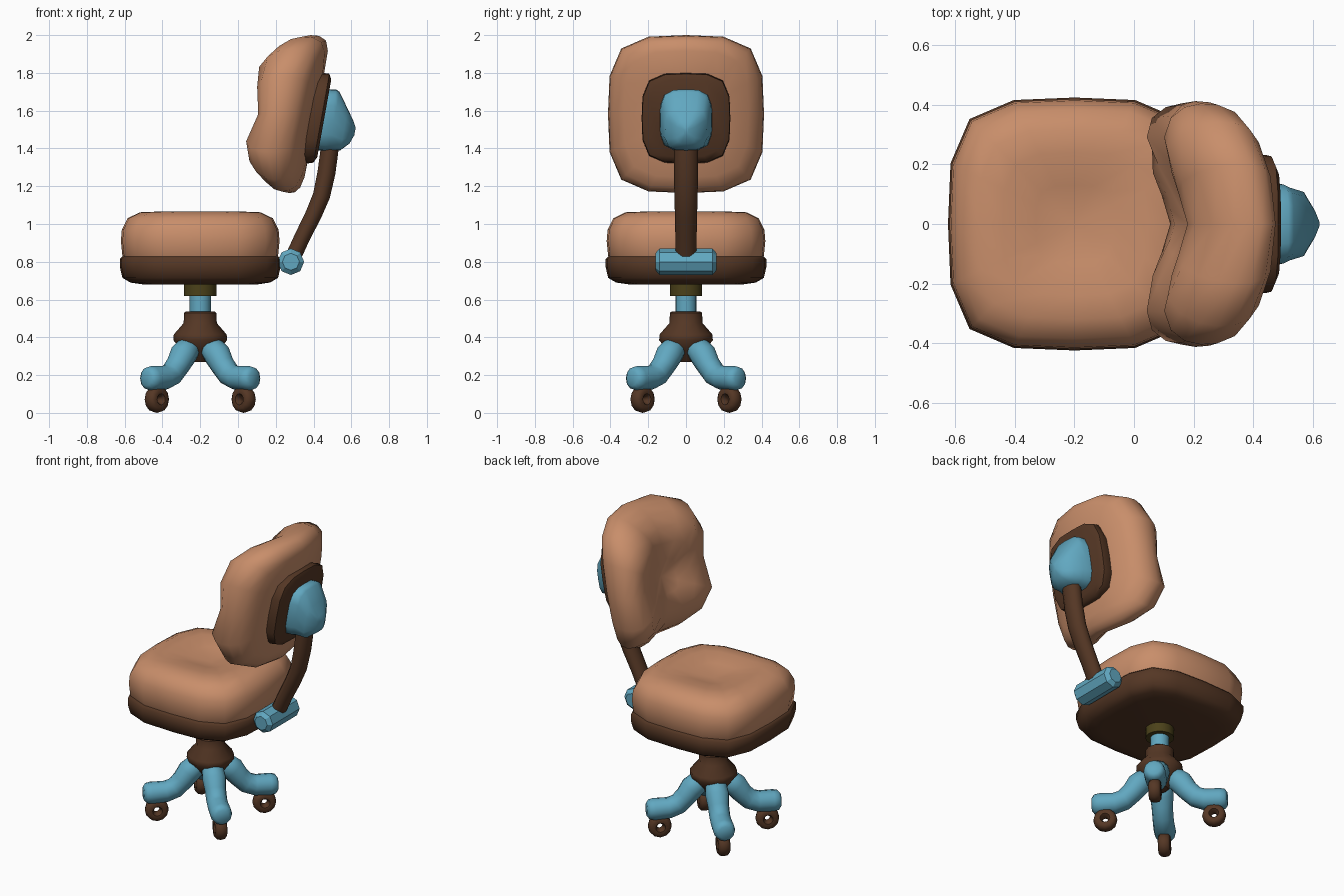
import bpy, bmesh, math
from mathutils import Vector

if "Cube" in bpy.data.objects:
    bpy.data.objects.remove(bpy.data.objects["Cube"])


def material(name, rgb):
    m = bpy.data.materials.new(name)
    m.diffuse_color = (*rgb, 1)
    m.use_nodes = True
    m.node_tree.nodes["Principled BSDF"].inputs["Base Color"].default_value = m.diffuse_color
    return m


TAN = material("tan fabric", (0.58, 0.27, 0.145))
BROWN = material("dark brown", (0.09, 0.038, 0.018))
BLUE = material("light blue", (0.12, 0.39, 0.53))
OLIVE = material("olive", (0.07, 0.053, 0.01))

CX = -0.2  # x of the base and seat centre

# 16-point rounded square outline, unit half size
C = [1, 0.98, 0.83, 0.48, 0, -0.48, -0.83, -0.98, -1, -0.98, -0.83, -0.48, 0, 0.48, 0.83, 0.98]
SQUARE = [(C[i], C[i - 4]) for i in range(16)]


def circle(n):
    return [(math.cos(2 * math.pi * i / n), math.sin(2 * math.pi * i / n)) for i in range(n)]


def loft(name, rings, mat, angle=50, closed=False):
    """Skin rings of points; a one-point ring is a pole, open ends are capped."""
    bm = bmesh.new()
    vs = [[bm.verts.new(p) for p in r] for r in rings]
    pairs = list(zip(vs, vs[1:]))
    if closed:
        pairs.append((vs[-1], vs[0]))
    for a, b in pairs:
        n = max(len(a), len(b))
        for i in range(n):
            j = (i + 1) % n
            if len(a) == 1:
                bm.faces.new((a[0], b[i], b[j]))
            elif len(b) == 1:
                bm.faces.new((a[i], a[j], b[0]))
            else:
                bm.faces.new((a[i], a[j], b[j], b[i]))
    if not closed:
        for r in (vs[0], vs[-1]):
            if len(r) > 2:
                bm.faces.new(r)
    bmesh.ops.recalc_face_normals(bm, faces=bm.faces)
    me = bpy.data.meshes.new(name)
    bm.to_mesh(me)
    bm.free()
    me.materials.append(mat)
    ob = bpy.data.objects.new(name, me)
    bpy.context.collection.objects.link(ob)
    bpy.ops.object.select_all(action='DESELECT')
    ob.select_set(True)
    bpy.context.view_layer.objects.active = ob
    bpy.ops.object.shade_smooth_by_angle(angle=math.radians(angle))
    return ob


def stack(name, outline, profile, mat, **kw):
    """Vertical stack of outlines from (radius, z) pairs at the base centre."""
    rings = [[(CX + x * r, y * r, z) for x, y in outline] if r else [(CX, 0, z)]
             for r, z in profile]
    return loft(name, rings, mat, **kw)


def tube(name, path, mat, n=10, wide=1.0, angle=0.0, x0=0.0):
    """Tube through (distance, z, radius) points in a vertical plane turned by angle."""
    u = Vector((math.cos(angle), math.sin(angle), 0))
    side = Vector((-u.y, u.x, 0))
    up = Vector((0, 0, 1))
    rings = []
    for i, (d, z, r) in enumerate(path):
        a, b = path[max(i - 1, 0)], path[min(i + 1, len(path) - 1)]
        t = (u * (b[0] - a[0]) + up * (b[1] - a[1])).normalized()
        nrm = t.cross(side)
        c = Vector((x0, 0, 0)) + u * d + up * z
        rings.append([c + side * (p * r * wide) + nrm * (q * r) for p, q in circle(n)])
    return loft(name, rings, mat)


def interp(pts, z):
    for (z0, a), (z1, b) in zip(pts, pts[1:]):
        if z <= z1:
            return a + (b - a) * (z - z0) / (z1 - z0)
    return pts[-1][1]


# seat: pan and dimpled cushion
stack("seat_pan", SQUARE, [(0.30, 0.68), (0.37, 0.69), (0.412, 0.715), (0.425, 0.77),
                           (0.425, 0.815), (0.41, 0.83)], BROWN)
stack("seat_cushion", SQUARE, [(0.40, 0.81), (0.412, 0.83), (0.42, 0.91), (0.415, 0.97), (0.385, 1.03),
                               (0.32, 1.062), (0.24, 1.065), (0.13, 1.045), (0, 1.015)], TAN)

# column
stack("column_collar", circle(16), [(0.085, 0.62), (0.085, 0.70)], OLIVE)
stack("gas_column", circle(16), [(0.056, 0.50), (0.056, 0.70)], BLUE)
stack("base_hub", circle(12), [(0.05, 0.27), (0.10, 0.33), (0.142, 0.385), (0.14, 0.415), (0.088, 0.475),
                               (0.085, 0.53), (0.075, 0.537)], BROWN)

# four diagonal legs with caster wheels
LEG = [(0.065, 0.36, 0.04), (0.085, 0.345, 0.065), (0.13, 0.305, 0.072), (0.17, 0.25, 0.064),
       (0.215, 0.205, 0.063), (0.27, 0.185, 0.064), (0.36, 0.183, 0.066), (0.39, 0.183, 0.06),
       (0.405, 0.183, 0.04)]
WHEEL = [(0.018, 0.012), (0.03, 0.033), (0.052, 0.036), (0.067, 0.024), (0.072, 0),
         (0.067, -0.024), (0.052, -0.036), (0.03, -0.033), (0.018, -0.012)]
for k in range(4):
    ang = math.pi / 4 + k * math.pi / 2
    tube(f"leg_{k + 1}", LEG, BLUE, n=12, angle=ang, x0=CX)
    u = Vector((math.cos(ang), math.sin(ang), 0))
    side = Vector((-u.y, u.x, 0))
    hub = Vector((CX, 0, 0.072)) + u * 0.325
    loft(f"wheel_{k + 1}", [[hub + u * (p * r) + side * h + Vector((0, 0, q * r)) for p, q in circle(12)]
                            for r, h in WHEEL], BROWN, closed=True)

# clamp behind the seat
loft("arm_clamp", [[(0.28 + p * r, y, 0.80 + q * r) for p, q in circle(8)]
                   for y, r in [(-0.162, 0.045), (-0.14, 0.07), (0.14, 0.07), (0.162, 0.045)]],
     BLUE, angle=30)

# curved arm that carries the backrest
tube("back_arm", [(0.285, 0.81, 0.044), (0.34, 0.93, 0.044), (0.40, 1.05, 0.046), (0.442, 1.15, 0.048),
                  (0.468, 1.27, 0.05), (0.483, 1.38, 0.05), (0.49, 1.47, 0.05)], BROWN, wide=1.28)


def back_rings(specs, tilt=0.18):
    """Tilted outlines from (x, centre z, half width, half height)."""
    return [[(x + tilt * (zc + q * hz - 1.55), p * hy, zc + q * hz) for p, q in SQUARE]
            for x, zc, hy, hz in specs]


# plate and bracket behind the backrest
loft("back_plate", back_rings([(0.36, 1.56, 0.22, 0.225), (0.405, 1.56, 0.235, 0.24),
                               (0.44, 1.56, 0.232, 0.235), (0.455, 1.56, 0.20, 0.205)]), BROWN)
loft("back_bracket", back_rings([(0.44, 1.55, 0.14, 0.16), (0.49, 1.55, 0.135, 0.163),
                                 (0.51, 1.545, 0.125, 0.155), (0.57, 1.50, 0.11, 0.11),
                                 (0.612, 1.485, 0.05, 0.06), (0.63, 1.49, 0.012, 0.02)]), BLUE)

# backrest cushion: side lobes, central groove and a waist
FRONT = [(1.16, 0.14), (1.3, 0.065), (1.42, 0.035), (1.52, 0.08), (1.6, 0.115),
         (1.74, 0.10), (1.85, 0.11), (2.0, 0.21)]


def back_point(y, z, t):
    back = 0.345 + 0.186 * (z - 1.2) - 0.6 * y * y
    front = interp(FRONT, z) + 0.075 * max(0, 1 - abs(y) / 0.26)
    return (back + (front - back) * t, y, z)


RINGS = [(0, 0), (0.5, 0), (0.8, 0.01), (0.93, 0.10), (0.99, 0.3), (1, 0.52), (0.97, 0.74),
         (0.88, 0.92), (0.72, 1), (0.5, 1), (0.25, 1), (0, 1)]
loft("backrest_cushion", [[back_point(0.413 * s * p, 1.582 + 0.418 * s * q, t) for p, q in SQUARE]
                          if s else [back_point(0, 1.582, t)] for s, t in RINGS], TAN)
